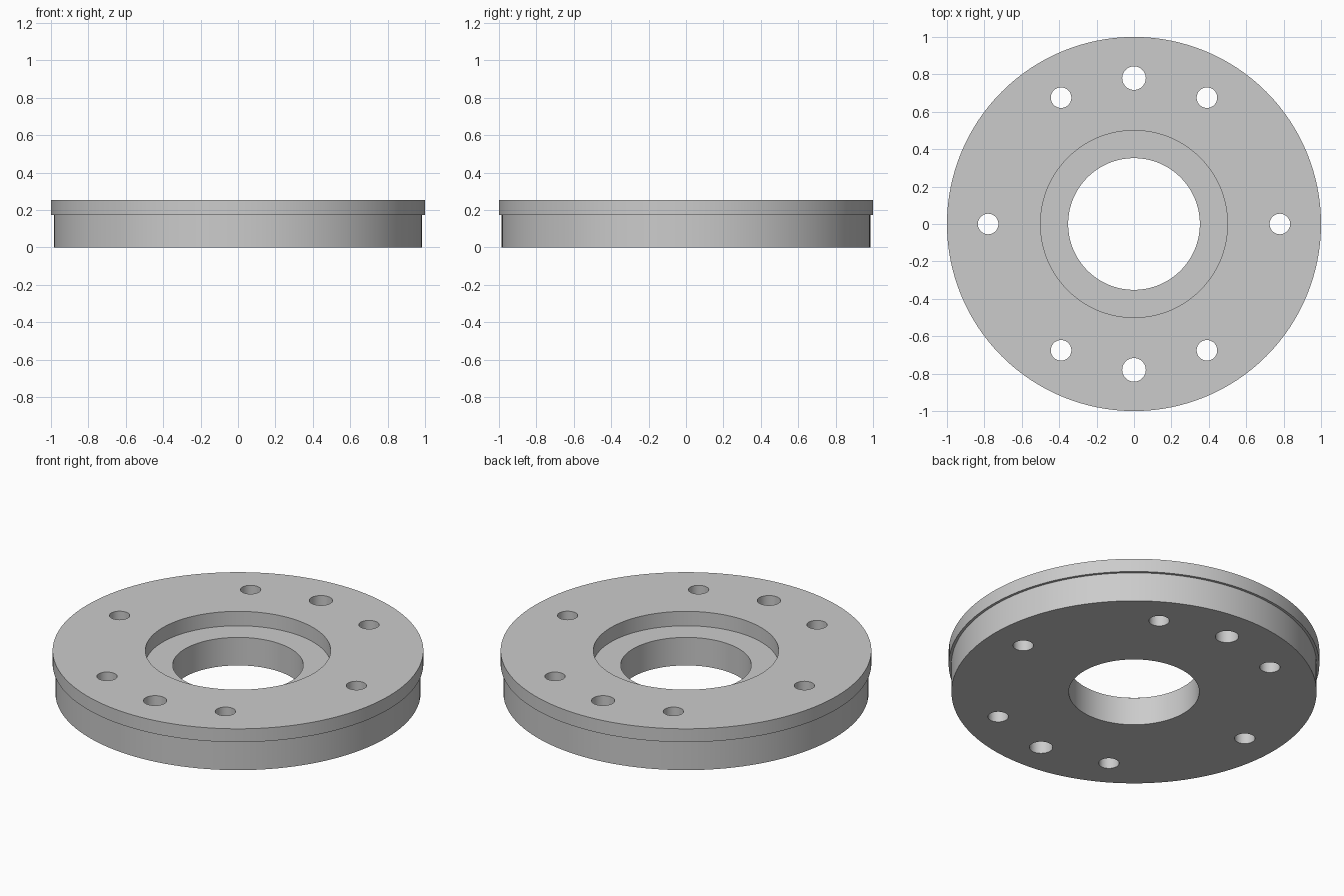
import bpy
import bmesh
from math import radians, sin, cos, tau

if "Cube" in bpy.data.objects:
    bpy.data.objects.remove(bpy.data.objects["Cube"], do_unlink=True)

SEGMENTS = 128
HEIGHT = 0.253
BOLT_CIRCLE = 0.78

# Single metal colour
metal = bpy.data.materials.new("light_grey_metal")
metal.use_nodes = True
colour = (0.6, 0.6, 0.6, 1)
metal.diffuse_color = colour
metal.node_tree.nodes["Principled BSDF"].inputs["Base Color"].default_value = colour


def add_object(name, bm):
    bmesh.ops.recalc_face_normals(bm, faces=bm.faces)
    mesh = bpy.data.meshes.new(name)
    bm.to_mesh(mesh)
    bm.free()
    mesh.materials.append(metal)
    obj = bpy.data.objects.new(name, mesh)
    bpy.context.collection.objects.link(obj)
    return obj


def lathe(name, profile):
    """Revolve a closed (radius, z) loop around the vertical axis."""
    bm = bmesh.new()
    rings = []
    for i in range(SEGMENTS):
        a = tau * i / SEGMENTS
        rings.append([bm.verts.new((r * cos(a), r * sin(a), z)) for r, z in profile])
    for i, ring in enumerate(rings):
        following = rings[(i + 1) % SEGMENTS]
        for j in range(len(profile)):
            k = (j + 1) % len(profile)
            bm.faces.new((ring[j], following[j], following[k], ring[k]))
    return add_object(name, bm)


# Disc body with top lip, central bore and counterbore
flange = lathe("flange_disc", [
    (0.352, 0), (0.985, 0), (0.985, 0.174), (1, 0.174),
    (1, HEIGHT), (0.5, HEIGHT), (0.5, 0.167), (0.352, 0.167),
])

# Bolt holes: six on even spacing, plus two larger ones front and back
holes = [(60 * i, 0.055) for i in range(6)] + [(90, 0.063), (270, 0.063)]
bm = bmesh.new()
for degrees, radius in holes:
    a = radians(degrees)
    made = bmesh.ops.create_cone(bm, cap_ends=True, segments=40,
                                 radius1=radius, radius2=radius, depth=1)
    bmesh.ops.translate(bm, verts=made["verts"],
                        vec=(BOLT_CIRCLE * cos(a), BOLT_CIRCLE * sin(a), HEIGHT / 2))
cutter = add_object("bolt_hole_cutter", bm)
cutter.hide_render = True

cut = flange.modifiers.new("bolt_holes", "BOOLEAN")
cut.operation = "DIFFERENCE"
cut.solver = "EXACT"
cut.object = cutter

bpy.ops.object.select_all(action="DESELECT")
flange.select_set(True)
bpy.context.view_layer.objects.active = flange
bpy.ops.object.modifier_apply(modifier=cut.name)
bpy.data.objects.remove(cutter, do_unlink=True)

# Smooth round walls, crisp rims
bpy.ops.object.shade_smooth_by_angle(angle=radians(30))
